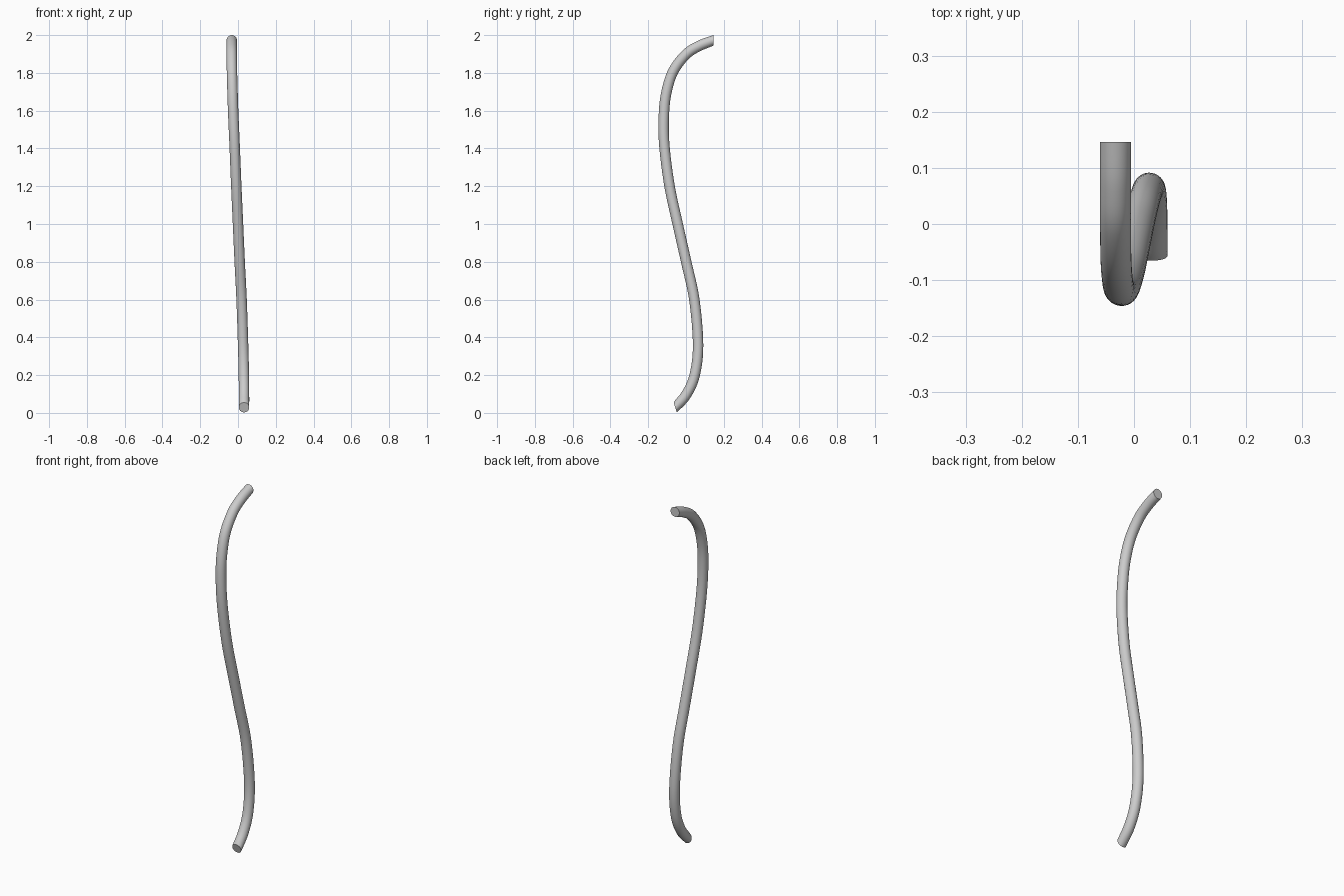
import bpy, bmesh, math
from mathutils import Vector

if "Cube" in bpy.data.objects:
    bpy.data.objects.remove(bpy.data.objects["Cube"])

RADIUS, SIDES, STEPS = 0.0275, 32, 6

# Centre line of the S-curved rod, bottom to top
PATH = [Vector(p) for p in [
    (0.032, -0.057, 0.029), (0.032, 0.002, 0.098), (0.031, 0.046, 0.20),
    (0.027, 0.064, 0.36), (0.019, 0.044, 0.60), (0.009, 0.001, 0.80),
    (0.000, -0.044, 1.00), (-0.009, -0.087, 1.20), (-0.018, -0.115, 1.42),
    (-0.025, -0.117, 1.58), (-0.029, -0.103, 1.70), (-0.032, -0.067, 1.81),
    (-0.033, 0.00, 1.898), (-0.033, 0.07, 1.943), (-0.033, 0.146, 1.9725)]]


def smooth_path(pts, steps):
    """Sample a Catmull-Rom spline through the points."""
    p = [2 * pts[0] - pts[1]] + pts + [2 * pts[-1] - pts[-2]]
    out = []
    for i in range(1, len(p) - 2):
        a, b, c, d = p[i - 1:i + 3]
        for k in range(steps):
            t = k / steps
            out.append(0.5 * (2 * b + (c - a) * t + (2 * a - 5 * b + 4 * c - d) * t ** 2
                              + (3 * b - a - 3 * c + d) * t ** 3))
    return out + [pts[-1]]


line = smooth_path(PATH, STEPS)
last = len(line) - 1
# Both ends are cut close to upright
start_cut = Vector((0, 0.95, 0.3)).normalized()
end_cut = Vector((0, 1, 0))

bm = bmesh.new()
rings = []
for i, c in enumerate(line):
    n = (line[min(i + 1, last)] - line[max(i - 1, 0)]).normalized()
    n = n.lerp(start_cut, max(0, 1 - i / 4)).normalized()
    n = n.lerp(end_cut, max(0, 1 - (last - i) / 4)).normalized()
    u = (Vector((1, 0, 0)) - n * n.x).normalized()
    v = n.cross(u)
    rings.append([bm.verts.new(c + RADIUS * (u * math.cos(a) + v * math.sin(a)))
                  for a in (2 * math.pi * k / SIDES for k in range(SIDES))])

# Rod wall and end caps
for r, s in zip(rings, rings[1:]):
    for k in range(SIDES):
        j = (k + 1) % SIDES
        bm.faces.new((r[k], r[j], s[j], s[k]))
bm.faces.new(rings[0][::-1])
bm.faces.new(rings[-1])
bmesh.ops.recalc_face_normals(bm, faces=bm.faces)

mesh = bpy.data.meshes.new("curved_rod")
bm.to_mesh(mesh)
bm.free()
rod = bpy.data.objects.new("curved_rod", mesh)
bpy.context.collection.objects.link(rod)
bpy.context.view_layer.objects.active = rod
rod.select_set(True)
bpy.ops.object.shade_smooth_by_angle(angle=math.radians(30))
